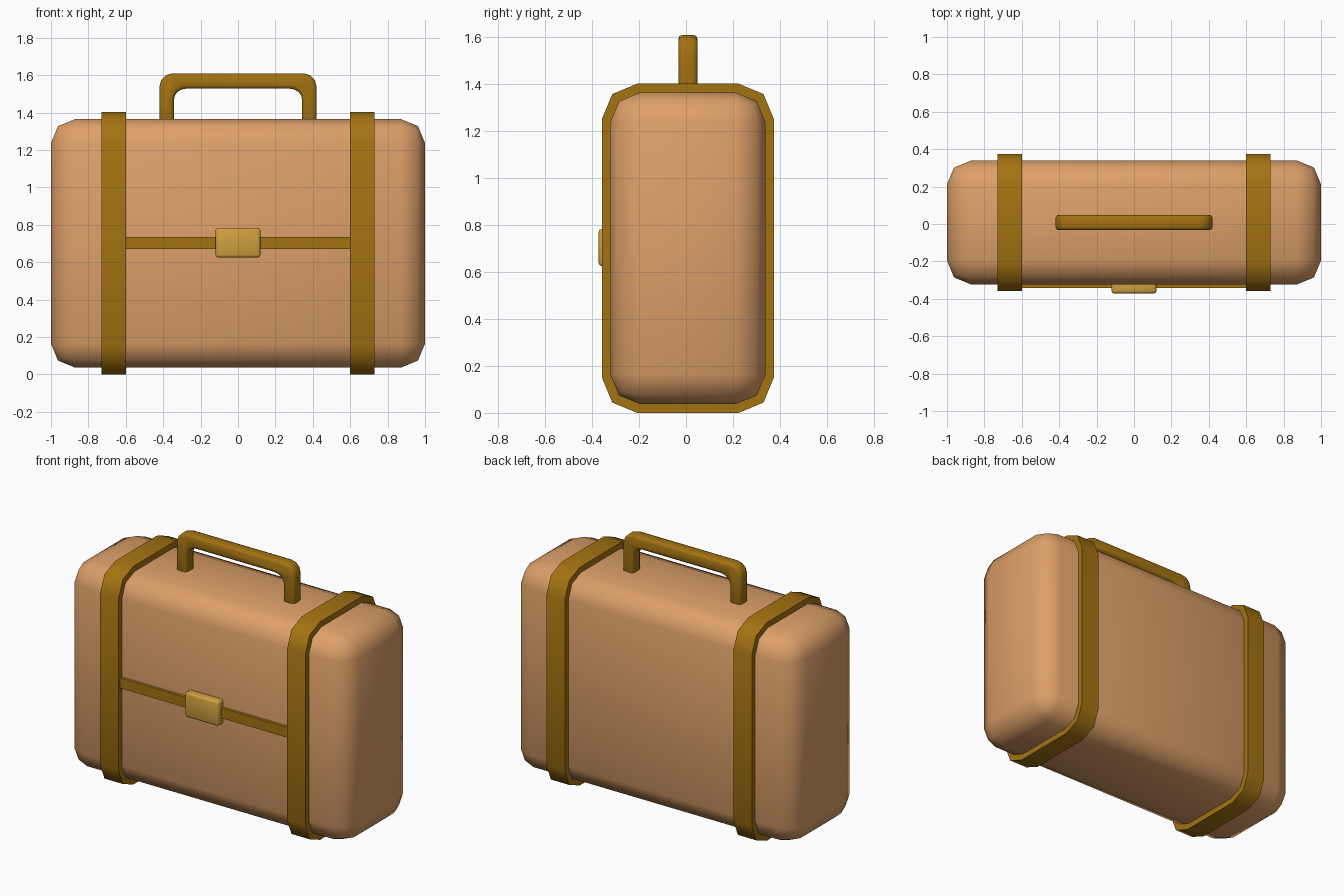
import bpy, bmesh, math
from mathutils import Vector, Matrix

if "Cube" in bpy.data.objects:
    bpy.data.objects.remove(bpy.data.objects["Cube"])

CY = 0.008  # depth centre of the case; the clasp sticks out at the front


def material(name, rgb):
    m = bpy.data.materials.new(name)
    m.diffuse_color = (*rgb, 1)
    m.use_nodes = True
    m.node_tree.nodes["Principled BSDF"].inputs["Base Color"].default_value = m.diffuse_color
    return m


TAN = material("tan leather", (0.72, 0.35, 0.14))
BROWN = material("dark brown leather", (0.37, 0.17, 0.006))
BRASS = material("brass", (0.63, 0.35, 0.05))


def finish(bm, name, mat, angle=60):
    bmesh.ops.recalc_face_normals(bm, faces=bm.faces[:])
    me = bpy.data.meshes.new(name)
    bm.to_mesh(me)
    bm.free()
    me.materials.append(mat)
    me.shade_smooth()
    me.set_sharp_from_angle(angle=math.radians(angle))
    ob = bpy.data.objects.new(name, me)
    bpy.context.collection.objects.link(ob)
    return ob


def bevel_sharp(bm, width, segments, limit=50):
    edges = [e for e in bm.edges if e.calc_face_angle(0) > math.radians(limit)]
    bmesh.ops.bevel(bm, geom=edges, offset=width, segments=segments,
                    profile=0.5, affect='EDGES', clamp_overlap=True)


def box(name, mat, lo, hi, bevel=0, segments=2):
    lo, hi = Vector(lo), Vector(hi)
    bm = bmesh.new()
    bmesh.ops.create_cube(bm, size=1, matrix=Matrix.Translation((lo + hi) / 2)
                          @ Matrix.Diagonal((*(hi - lo), 1)))
    if bevel:
        bevel_sharp(bm, bevel, segments)
    return finish(bm, name, mat)


def arc(cx, cz, r, a0, a1, n):
    return [(cx + r * math.cos(math.radians(a0 + (a1 - a0) * i / n)),
             cz + r * math.sin(math.radians(a0 + (a1 - a0) * i / n)))
            for i in range(n + 1)]


def rounded_rect(hw, z0, z1, r):
    return (arc(hw - r, z1 - r, r, 0, 90, 2) + arc(r - hw, z1 - r, r, 90, 180, 2)
            + arc(r - hw, z0 + r, r, 180, 270, 2) + arc(hw - r, z0 + r, r, 270, 360, 2))


# Case body
box("case_body", TAN, (-1, CY - 0.331, 0.037), (1, CY + 0.331, 1.365), 0.128)

# Two straps wrapped around the case
for side, x0, x1 in (("left", -0.73, -0.6), ("right", 0.6, 0.73)):
    bm = bmesh.new()
    outer = rounded_rect(0.366, 0, 1.402, 0.15)
    inner = rounded_rect(0.316, 0.05, 1.352, 0.115)
    rings = [[bm.verts.new((x, CY + y, z)) for y, z in pts]
             for x, pts in ((x0, outer), (x1, outer), (x1, inner), (x0, inner))]
    n = len(outer)
    for k in range(4):
        a, b = rings[k], rings[(k + 1) % 4]
        for i in range(n):
            j = (i + 1) % n
            bm.faces.new((a[i], a[j], b[j], b[i]))
    finish(bm, side + "_strap", BROWN)

# Carrying handle: a U outline given depth, with softened edges
half = arc(0.35, 1.54, 0.07, 0, 90, 3)
hole = arc(0.28, 1.465, 0.063, 0, 90, 4)
right = [(0.42, 1.33)] + half
left = [(-x, z) for x, z in reversed(right)]
inside = [(-0.343, 1.33)] + [(-x, z) for x, z in hole] + hole[::-1] + [(0.343, 1.33)]
bm = bmesh.new()
face = bm.faces.new([bm.verts.new((x, CY - 0.041, z)) for x, z in right + left + inside])
ext = bmesh.ops.extrude_face_region(bm, geom=[face], use_keep_orig=True)
bmesh.ops.translate(bm, vec=(0, 0.082, 0),
                    verts=[v for v in ext["geom"] if isinstance(v, bmesh.types.BMVert)])
bmesh.ops.recalc_face_normals(bm, faces=bm.faces[:])
bevel_sharp(bm, 0.018, 2)
finish(bm, "handle", BROWN)

# Front band and clasp
box("front_band", BROWN, (-0.61, -0.341, 0.67), (0.61, -0.3, 0.736))
box("clasp", BRASS, (-0.12, -0.372, 0.625), (0.12, -0.3, 0.784), 0.014)
